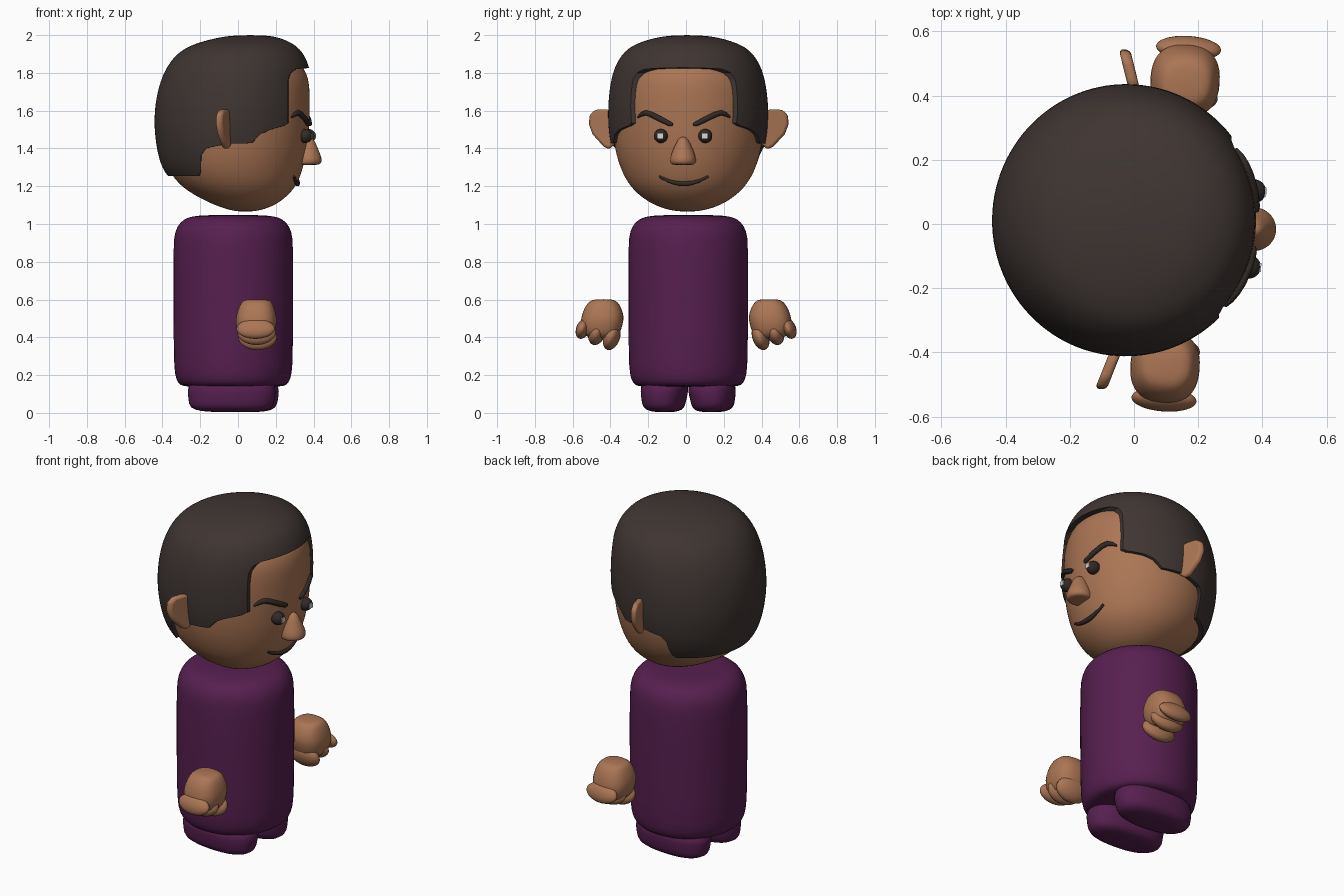
import bpy, bmesh
from math import cos, sin, pi, radians, sqrt
from mathutils import Matrix

if "Cube" in bpy.data.objects:
    bpy.data.objects.remove(bpy.data.objects["Cube"])


def material(name, rgb):
    m = bpy.data.materials.new(name)
    m.diffuse_color = (*rgb, 1)
    m.use_nodes = True
    m.node_tree.nodes["Principled BSDF"].inputs["Base Color"].default_value = m.diffuse_color
    return m


SKIN = material("skin", (0.41, 0.18, 0.09))
HAIR = material("dark_hair", (0.05, 0.036, 0.032))
CLOTH = material("purple_cloth", (0.095, 0.014, 0.08))
DARK = material("dark_eye", (0.03, 0.023, 0.02))
LIGHT = material("eye_glint", (0.7, 0.68, 0.65))


def activate(ob):
    bpy.ops.object.select_all(action='DESELECT')
    ob.select_set(True)
    bpy.context.view_layer.objects.active = ob


def add_mesh(name, verts, faces, mat):
    me = bpy.data.meshes.new(name)
    me.from_pydata(verts, [], faces)
    bm = bmesh.new()
    bm.from_mesh(me)
    bmesh.ops.recalc_face_normals(bm, faces=bm.faces)
    bm.to_mesh(me)
    bm.free()
    ob = bpy.data.objects.new(name, me)
    bpy.context.collection.objects.link(ob)
    if mat:
        me.materials.append(mat)
    return ob


def loft(name, rings, mat, n=28, side=1, power=1.0, level=1):
    """Stack of closed sections (z, x0, x1, y0, y1), smoothed."""
    verts, faces = [], []
    for z, x0, x1, y0, y1 in rings:
        for k in range(n):
            c, s = cos(2 * pi * k / n), sin(2 * pi * k / n)
            c = abs(c) ** power * (1 if c > 0 else -1)
            s = abs(s) ** power * (1 if s > 0 else -1)
            verts.append(((x0 + x1) / 2 + c * (x1 - x0) / 2,
                          side * ((y0 + y1) / 2 + s * (y1 - y0) / 2), z))
    for i in range(len(rings) - 1):
        for k in range(n):
            m = (k + 1) % n
            faces.append((i * n + k, i * n + m, (i + 1) * n + m, (i + 1) * n + k))
    faces += [tuple(range(n)), tuple(range((len(rings) - 1) * n, len(rings) * n))]
    ob = add_mesh(name, verts, faces, mat)
    mod = ob.modifiers.new("smooth", 'SUBSURF')
    mod.levels = mod.render_levels = level
    activate(ob)
    bpy.ops.object.shade_smooth()
    return ob


def sym(rows):
    return [(z, x0, x1, -w, w) for z, x0, x1, w in rows]


def prism(name, pts, place, mat):
    """Flat outline swept between two copies given by place(point, -1/+1)."""
    n = len(pts)
    verts = [place(p, e) for e in (-1, 1) for p in pts]
    faces = [tuple(range(n)), tuple(range(n, 2 * n))]
    faces += [(k, (k + 1) % n, n + (k + 1) % n, n + k) for k in range(n)]
    return add_mesh(name, verts, faces, mat)


# head
HEAD = [(1.066, 0.01, 0.07, 0.03), (1.072, -0.04, 0.12, 0.09), (1.098, -0.12, 0.195, 0.175),
        (1.145, -0.22, 0.26, 0.25), (1.20, -0.305, 0.31, 0.308), (1.28, -0.372, 0.343, 0.356),
        (1.40, -0.405, 0.371, 0.394), (1.55, -0.415, 0.383, 0.405), (1.70, -0.40, 0.384, 0.402),
        (1.80, -0.36, 0.373, 0.375), (1.89, -0.28, 0.30, 0.30), (1.94, -0.12, 0.18, 0.15)]
loft("head", sym(HEAD), SKIN, level=2)


def face_x(y, z):
    """Front of the head at a given y and z."""
    for a, b in zip(HEAD, HEAD[1:]):
        if a[0] <= z <= b[0]:
            t = (z - a[0]) / (b[0] - a[0])
            x0, x1, w = [a[i] + t * (b[i] - a[i]) for i in (1, 2, 3)]
            return (x0 + x1) / 2 + (x1 - x0) / 2 * sqrt(max(0, 1 - (y / w) ** 2))


# hair: a cap around the head, trimmed by the side hairline
CAP = [(1.15, -0.25, 0.20, 0.26), (1.25, -0.387, 0.34, 0.355), (1.35, -0.424, 0.36, 0.398),
       (1.45, -0.441, 0.38, 0.42), (1.56, -0.449, 0.396, 0.43), (1.70, -0.433, 0.397, 0.423),
       (1.82, -0.39, 0.386, 0.398), (1.90, -0.33, 0.353, 0.352), (1.95, -0.25, 0.305, 0.29),
       (1.985, -0.12, 0.23, 0.18), (2.0, -0.02, 0.15, 0.08)]
hair = loft("hair", sym(CAP), HAIR, level=2)
LINE = [(-0.7, 1.255), (-0.185, 1.255), (-0.175, 1.275), (-0.17, 1.365), (-0.145, 1.40),
        (-0.03, 1.425), (0.10, 1.428), (0.145, 1.475), (0.19, 1.497), (0.265, 1.52),
        (0.285, 1.535), (0.285, 1.765), (0.295, 1.80), (0.32, 1.82), (0.38, 1.828),
        (0.7, 1.835), (0.7, 2.2), (-0.7, 2.2)]
cutter = prism("hairline_cutter", LINE, lambda p, e: (p[0], e * 0.7, p[1]), None)
cutter.hide_render = True
cut = hair.modifiers.new("trim", 'BOOLEAN')
cut.operation, cut.solver, cut.object = 'INTERSECT', 'EXACT', cutter
activate(hair)
for m in list(hair.modifiers):
    bpy.ops.object.modifier_apply(modifier=m.name)
bpy.ops.object.shade_smooth_by_angle(angle=radians(35))
bpy.data.objects.remove(cutter)

# nose
loft("nose", sym([(1.312, 0.32, 0.42, 0.05), (1.318, 0.30, 0.442, 0.068), (1.345, 0.30, 0.449, 0.073),
                  (1.40, 0.31, 0.425, 0.052), (1.44, 0.33, 0.408, 0.032),
                  (1.462, 0.34, 0.39, 0.016)]), SKIN, n=16, level=2)


def stroke(name, pts):
    """Tapered line (y, z, radius) lying on the face."""
    cu = bpy.data.curves.new(name, 'CURVE')
    cu.dimensions, cu.bevel_depth, cu.bevel_resolution = '3D', 1.0, 3
    cu.use_fill_caps = True
    sp = cu.splines.new('POLY')
    sp.points.add(len(pts) - 1)
    for q, (y, z, r) in zip(sp.points, pts):
        q.co, q.radius = (face_x(y, z), y, z, 1), r
    cu.materials.append(DARK)
    ob = bpy.data.objects.new(name, cu)
    bpy.context.collection.objects.link(ob)


# mouth
stroke("mouth", [(y, 1.213 + 2.3 * y * y, 0.014 - 0.06 * abs(y))
                 for y in [-0.13 + 0.02 * i for i in range(14)]])


def ball(name, loc, scale, mat, rot=0.0):
    bpy.ops.mesh.primitive_uv_sphere_add(segments=24, ring_count=14, location=loc, rotation=(rot, 0, 0))
    ob = bpy.context.object
    ob.name, ob.scale = name, scale
    ob.data.materials.append(mat)
    bpy.ops.object.shade_smooth()
    return ob


EAR = [(0.37, 1.44), (0.42, 1.395), (0.45, 1.41), (0.51, 1.475), (0.53, 1.53),
       (0.525, 1.58), (0.495, 1.605), (0.43, 1.608), (0.37, 1.57)]
for side, tag in ((1, "left"), (-1, "right")):
    # eye with square glint
    ball(tag + "_eye", (0.366, side * 0.118, 1.466), (0.038, 0.037, 0.037), DARK)
    bpy.ops.mesh.primitive_cube_add(size=0.028, location=(0.391, side * 0.118, 1.466))
    bpy.context.object.name = tag + "_eye_glint"
    bpy.context.object.data.materials.append(LIGHT)
    # eyebrow
    stroke(tag + "_eyebrow", [(side * y, z, r) for y, z, r in (
        (0.055, 1.525, 0.008), (0.07, 1.53, 0.013), (0.12, 1.555, 0.015), (0.17, 1.58, 0.015),
        (0.20, 1.589, 0.014), (0.225, 1.58, 0.011), (0.245, 1.565, 0.005))])
    # ear, swept back
    ear = prism(tag + "_ear", EAR, lambda p, e: (
        -0.025 - 0.32 * (p[0] - 0.4) + e * 0.018, side * p[0], p[1]), SKIN)
    bev = ear.modifiers.new("round", 'BEVEL')
    bev.width, bev.segments = 0.014, 3
    activate(ear)
    bpy.ops.object.shade_smooth_by_angle(angle=radians(50))
    # fist: palm plus curled fingers
    loft(tag + "_palm", [(0.39, 0.06, 0.20, 0.38, 0.51), (0.42, 0.03, 0.225, 0.35, 0.55),
                         (0.47, 0.018, 0.238, 0.336, 0.563), (0.51, 0.018, 0.238, 0.328, 0.557),
                         (0.56, 0.035, 0.225, 0.345, 0.54), (0.59, 0.05, 0.21, 0.365, 0.515),
                         (0.602, 0.07, 0.19, 0.39, 0.49)], SKIN, n=20, side=side, power=0.8)
    for i, (y, z, ry, rz) in enumerate(((0.395, 0.40, 0.043, 0.07), (0.472, 0.425, 0.045, 0.068),
                                        (0.548, 0.445, 0.035, 0.055))):
        ball(f"{tag}_finger_{i + 1}", (0.132, side * y, z), (0.102, ry, rz), SKIN, side * 0.35)
    # leg
    loft(tag + "_leg", [(0.004, -0.10, 0.08, 0.09, 0.16), (0.008, -0.19, 0.15, 0.05, 0.20),
                        (0.025, -0.25, 0.195, 0.02, 0.24), (0.07, -0.255, 0.205, 0.012, 0.247),
                        (0.11, -0.26, 0.21, 0.0, 0.252), (0.18, -0.26, 0.21, 0.0, 0.252)],
         CLOTH, side=side, power=0.85)

# torso
loft("torso", sym([(z, -0.025 - r, -0.025 + r, r) for z, r in (
    (0.138, 0.20), (0.14, 0.27), (0.155, 0.295), (0.20, 0.313), (0.30, 0.318), (0.60, 0.32),
    (0.90, 0.32), (0.96, 0.312), (1.01, 0.285), (1.035, 0.245), (1.045, 0.19), (1.048, 0.08))]),
    CLOTH)

# the whole figure is turned slightly about its vertical axis
turn = Matrix.Translation((0, 0.01, 0)) @ Matrix.Rotation(radians(-4), 4, 'Z')
bpy.context.view_layer.update()
for ob in bpy.data.objects:
    ob.matrix_world = turn @ ob.matrix_world
